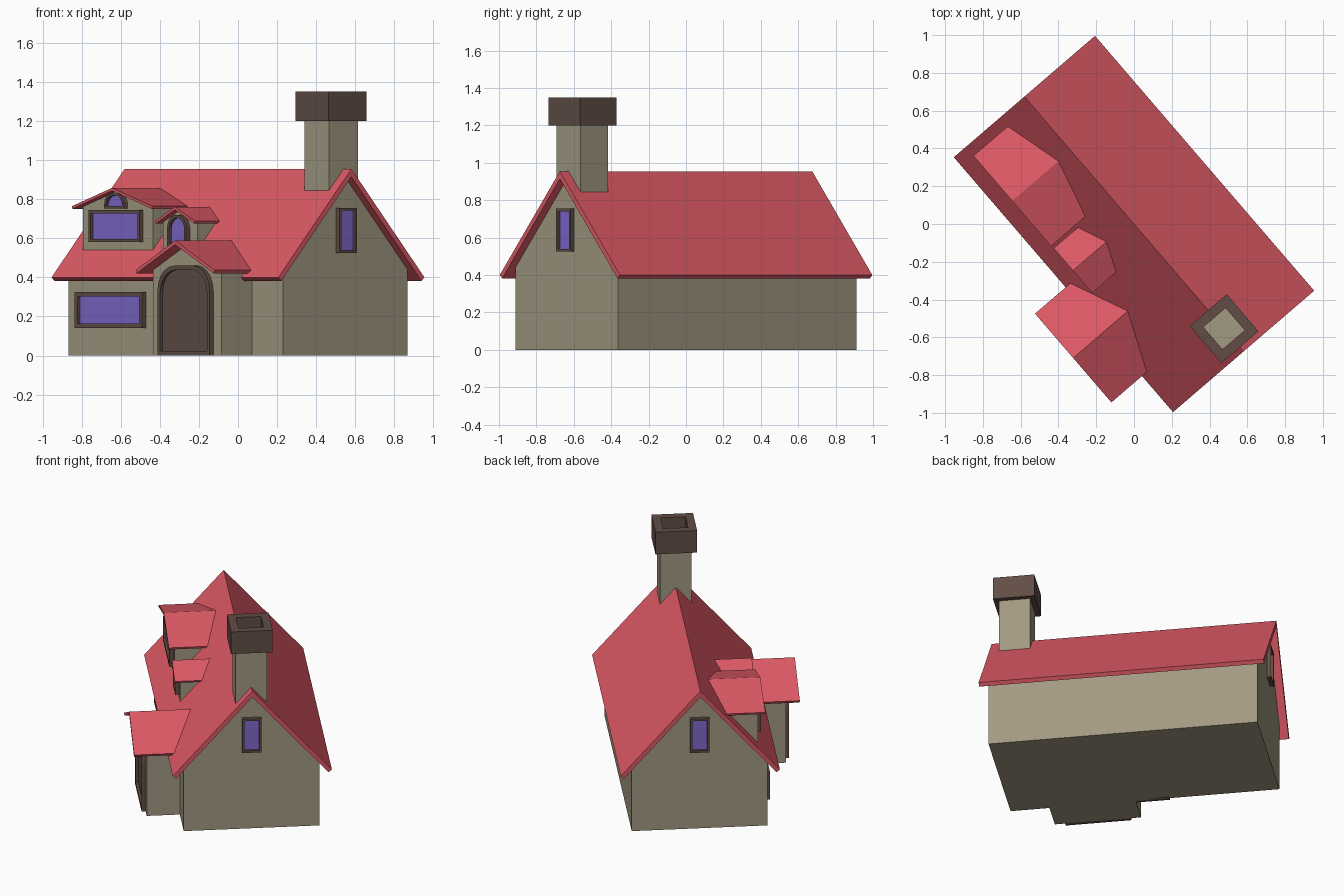
import bpy, bmesh
from math import sin, cos, pi, hypot
from mathutils import Vector

if "Cube" in bpy.data.objects:
    bpy.data.objects.remove(bpy.data.objects["Cube"])

# House frame: u runs along the ridge, v across it (dormers on -v)
U, V, Z = Vector((0.652, -0.758, 0)), Vector((0.758, 0.652, 0)), Vector((0, 0, 1))


def material(name, rgb):
    m = bpy.data.materials.new(name)
    m.diffuse_color = (*rgb, 1)
    m.use_nodes = True
    m.node_tree.nodes["Principled BSDF"].inputs["Base Color"].default_value = m.diffuse_color
    return m


WALL = material("plaster", (0.36, 0.32, 0.22))
ROOF = material("roof_red", (0.72, 0.10, 0.13))
WOOD = material("dark_brown", (0.12, 0.075, 0.06))
GLASS = material("glass_purple", (0.21, 0.14, 0.60))


def place(p, a, axis):
    u, v, z = {"u": (a, p[0], p[1]), "v": (p[0], a, p[1]), "z": (p[0], p[1], a)}[axis]
    return U * u + V * v + Z * z


def prism(name, pts, a0, a1, axis, mat, hole=None):
    """Extrude a profile along an axis; with a hole it becomes a ring."""
    bm = bmesh.new()
    loops = [[[bm.verts.new(place(p, a, axis)) for p in ps] for a in (a0, a1)]
             for ps in ([pts, hole] if hole else [pts])]
    n = len(pts)
    for i in range(n):
        j = (i + 1) % n
        for lo, hi in loops:
            bm.faces.new((lo[i], lo[j], hi[j], hi[i]))
        if hole:
            for k in (0, 1):
                o, h = loops[0][k], loops[1][k]
                bm.faces.new((o[i], o[j], h[j], h[i]))
    if not hole:
        bm.faces.new(loops[0][0])
        bm.faces.new(loops[0][1])
    bmesh.ops.recalc_face_normals(bm, faces=bm.faces)
    me = bpy.data.meshes.new(name)
    bm.to_mesh(me)
    bm.free()
    me.materials.append(mat)
    ob = bpy.data.objects.new(name, me)
    bpy.context.collection.objects.link(ob)
    return ob


def rect(c, w, z0, z1):
    return [(c - w / 2, z0), (c + w / 2, z0), (c + w / 2, z1), (c - w / 2, z1)]


def arch(c, w, z0, z1, r, n=5):
    """Upright panel with rounded top corners."""
    pts = [(c - w / 2, z0), (c + w / 2, z0)]
    for cx, start in ((c + w / 2 - r, 0), (c - w / 2 + r, pi / 2)):
        pts += [(cx + r * cos(start + pi / 2 * i / n), z1 - r + r * sin(start + pi / 2 * i / n))
                for i in range(n + 1)]
    return pts


def chevron(c, half, ridge, eave, t):
    """Gable roof section with eaves cut square to the slope."""
    rise = ridge - eave
    l = hypot(half, rise)
    dx, dz = t * rise / l, t * half / l
    return [(c - half, eave), (c, ridge), (c + half, eave),
            (c + half - dx, eave - dz), (c, ridge - t * l / half), (c - half + dx, eave - dz)]


def gable(c, half, z0, ridge, slope):
    """House-shaped wall section."""
    return [(c - half, z0), (c + half, z0), (c + half, ridge - slope * half),
            (c, ridge), (c - half, ridge - slope * half)]


def opening(name, shape, wall, axis, out, border, fill, c, w, z0, z1, *r, depth=0.025):
    """Frame standing proud of a wall with a recessed pane."""
    b = border
    inner = shape(c, w - 2 * b, z0 + b, z1 - b, *[x - b * 0.6 for x in r])
    prism(name + "_frame", shape(c, w, z0, z1, *r), wall - out * 0.01, wall + out * depth, axis, WOOD, inner)
    prism(name + "_pane", inner, wall - out * 0.01, wall + out * 0.008, axis, fill)


# Main house
prism("main_walls", gable(0, 0.42, 0, 0.925, 1.126), -0.84, 0.84, "u", WALL)
prism("main_roof", chevron(0, 0.493, 0.955, 0.40, 0.027), -0.89, 0.89, "u", ROOF)

# Porch and dormers: centre, wall half, base, wall front, roof half, ridge, eave, roof front, back, thickness
for name, c, wh, z0, wf, rh, ridge, eave, rf, back, t in (
        ("porch", 0.328, 0.269, 0, -0.625, 0.31, 0.588, 0.437, -0.707, -0.30, 0.018),
        ("large_dormer", -0.513, 0.273, 0.50, -0.369, 0.315, 0.858, 0.764, -0.409, -0.06, 0.014),
        ("small_dormer", -0.024, 0.134, 0.50, -0.369, 0.156, 0.761, 0.688, -0.406, -0.15, 0.014)):
    slope = (ridge - eave) / rh
    prism(name + "_walls", gable(c, wh, z0, ridge - t * 0.8, slope), wf, back, "v", WALL)
    prism(name + "_roof", chevron(c, rh, ridge, eave, t), rf, back, "v", ROOF)

# Windows and doors
opening("lower_window", rect, -0.42, "v", -1, 0.024, GLASS, -0.50, 0.53, 0.14, 0.325)
opening("large_dormer_window", rect, -0.369, "v", -1, 0.017, GLASS, -0.515, 0.40, 0.58, 0.745)
opening("large_dormer_arch", arch, -0.369, "v", -1, 0.012, GLASS, -0.515, 0.155, 0.752, 0.83, 0.06)
opening("small_dormer_window", arch, -0.369, "v", -1, 0.015, GLASS, -0.024, 0.15, 0.56, 0.72, 0.07)
opening("front_door", arch, -0.625, "v", -1, 0.022, WOOD, 0.328, 0.41, 0.0, 0.46, 0.13)
for side, s in (("right", 1), ("left", -1)):
    opening(side + "_gable_window", rect, s * 0.84, "u", s, 0.014, GLASS, 0, 0.12, 0.525, 0.755)

# Side door tucked in beside the porch
prism("side_door", rect(-0.047, 0.21, 0, 0.32), -0.40, -0.44, "v", WOOD)

# Chimney with hollow cap
def square(s):
    return rect(0.731, s, -s / 2, s / 2)


prism("chimney_shaft", square(0.195), 0.75, 1.205, "z", WALL)
prism("chimney_cap", square(0.258), 1.20, 1.35, "z", WOOD, square(0.155))
